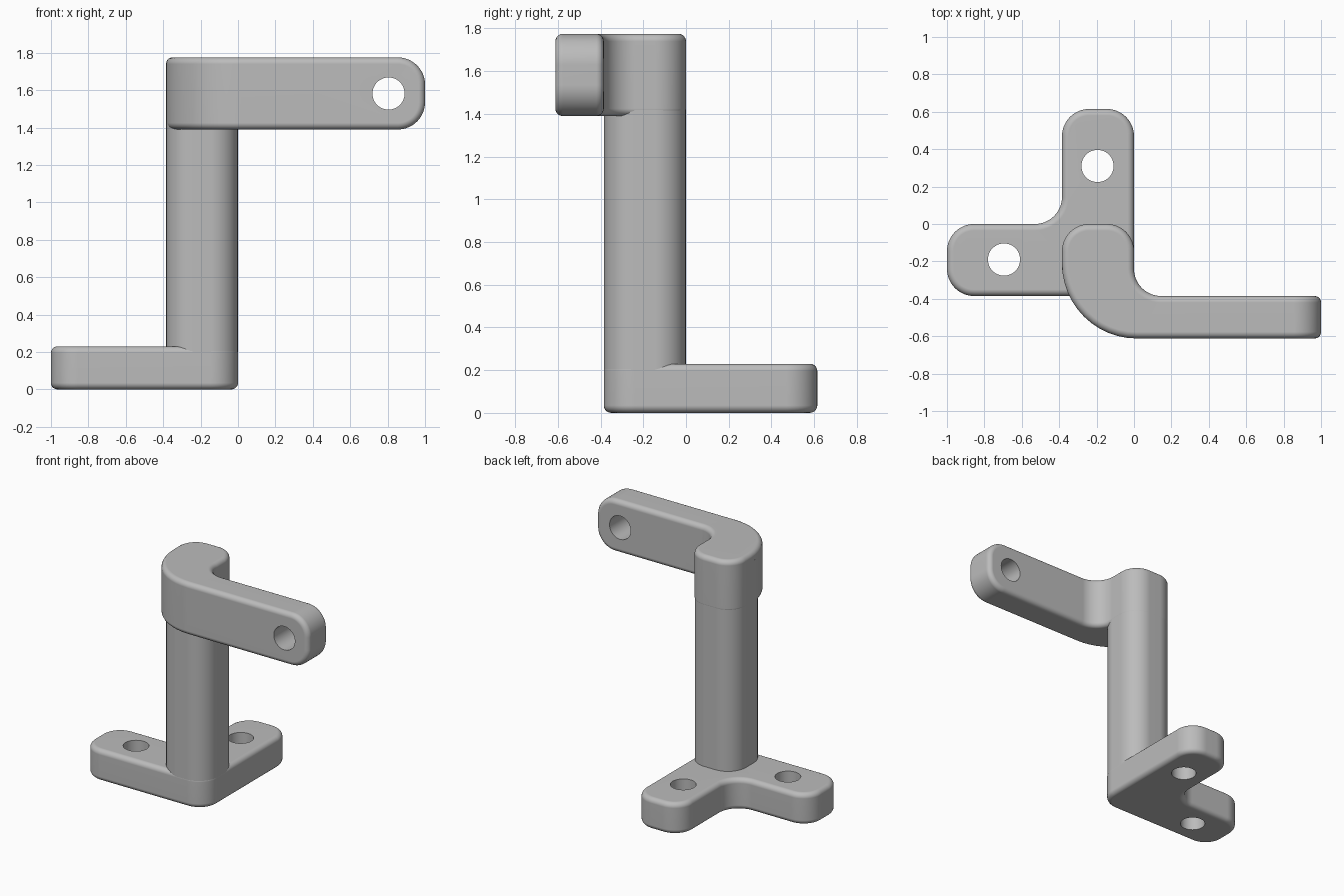
import bpy, bmesh, math
from mathutils import Vector, Matrix

cube = bpy.data.objects.get("Cube")
if cube:
    bpy.data.objects.remove(cube, do_unlink=True)

R = 0.145       # corner radius in plan
EDGE = 0.035    # small edge rounding
W = 0.385       # post width
TOP = 1.775

grey = bpy.data.materials.new("light_grey")
grey.use_nodes = True
grey.diffuse_color = (0.5, 0.5, 0.5, 1)
grey.node_tree.nodes["Principled BSDF"].inputs["Base Color"].default_value = (0.5, 0.5, 0.5, 1)


def rounded(corners, steps=12):
    """Outline from (x, y, radius) corners, each replaced by an arc."""
    pts = []
    for i, (x, y, r) in enumerate(corners):
        p = Vector((x, y))
        if r == 0:
            pts.append(p)
            continue
        a = (Vector(corners[i - 1][:2]) - p).normalized()
        b = (Vector(corners[(i + 1) % len(corners)][:2]) - p).normalized()
        # every corner is square, so the arc centre lies at p + r(a + b)
        for k in range(steps + 1):
            t = math.pi / 2 * k / steps
            pts.append(p + r * (a * (1 - math.sin(t)) + b * (1 - math.cos(t))))
    return pts


def prism(name, outline, z0, z1, end_x=None):
    """Extruded outline; edges across the end at end_x get the large radius."""
    bm = bmesh.new()
    face = bm.faces.new([bm.verts.new((p.x, p.y, z0)) for p in outline])
    ext = bmesh.ops.extrude_face_region(bm, geom=[face])["geom"]
    bmesh.ops.translate(bm, vec=(0, 0, z1 - z0),
                        verts=[v for v in ext if isinstance(v, bmesh.types.BMVert)])
    bmesh.ops.recalc_face_normals(bm, faces=bm.faces)
    if end_x is not None:
        ends = [e for e in bm.edges
                if all(abs(v.co.x - end_x) < 1e-4 for v in e.verts)
                and abs(e.verts[0].co.z - e.verts[1].co.z) < 1e-4]
        bmesh.ops.bevel(bm, geom=ends, offset=R, segments=12, profile=0.5, affect='EDGES')
    mesh = bpy.data.meshes.new(name)
    bm.to_mesh(mesh)
    bm.free()
    mesh.materials.append(grey)
    obj = bpy.data.objects.new(name, mesh)
    bpy.context.collection.objects.link(obj)
    return obj


def activate(obj):
    bpy.ops.object.select_all(action='DESELECT')
    obj.select_set(True)
    bpy.context.view_layer.objects.active = obj


def finish(obj, edge=0, holes=(), axis='Z'):
    """Round the edges, drill the holes and smooth the shading."""
    activate(obj)
    if edge:
        bev = obj.modifiers.new("edge_rounding", 'BEVEL')
        bev.width = edge
        bev.segments = 5
        bev.limit_method = 'ANGLE'
        bev.angle_limit = math.radians(40)
        bpy.ops.object.modifier_apply(modifier=bev.name)
    for centre in holes:
        bm = bmesh.new()
        turn = Matrix.Rotation(math.pi / 2, 4, 'X') if axis == 'Y' else Matrix()
        bmesh.ops.create_cone(bm, cap_ends=True, segments=48, radius1=0.086, radius2=0.086,
                              depth=1, matrix=Matrix.Translation(centre) @ turn)
        mesh = bpy.data.meshes.new("hole_cutter")
        bm.to_mesh(mesh)
        bm.free()
        mesh.materials.append(grey)
        cutter = bpy.data.objects.new("hole_cutter", mesh)
        cutter.hide_render = True
        bpy.context.collection.objects.link(cutter)
        cut = obj.modifiers.new("hole", 'BOOLEAN')
        cut.operation = 'DIFFERENCE'
        cut.solver = 'EXACT'
        cut.object = cutter
        bpy.ops.object.modifier_apply(modifier=cut.name)
        bpy.data.objects.remove(cutter, do_unlink=True)
    activate(obj)
    bpy.ops.object.shade_smooth_by_angle(angle=math.radians(35))
    weighted = obj.modifiers.new("weighted_normals", 'WEIGHTED_NORMAL')
    weighted.keep_sharp = True


# L-shaped foot with two screw holes
foot = prism("mounting_foot", rounded([
    (-1, -W, R), (0, -W, R), (0, 0.615, R),
    (-W, 0.615, R), (-W, 0, R), (-1, 0, R)]), 0, 0.23)
finish(foot, EDGE, [(-0.695, -0.19, 0.1), (-0.195, 0.31, 0.1)])

# Upright post, flush with the foot and the arm
s = 0.001
post = prism("upright_post", rounded([
    (-W + s, -W + s, R), (-s, -W + s, R), (-s, -s, R), (-W + s, -s, R)]), 0.05, TOP - 0.06)
finish(post)

# Curved arm with a rounded, drilled end
arm = prism("curved_arm", rounded([
    (-W, -0.612, 0.4), (1, -0.612, 0), (1, -W, 0),
    (0, -W, R), (0, 0, R), (-W, 0, R)]), 1.39, TOP, end_x=1)
finish(arm, EDGE, [(0.805, -0.5, 1.582)], axis='Y')
